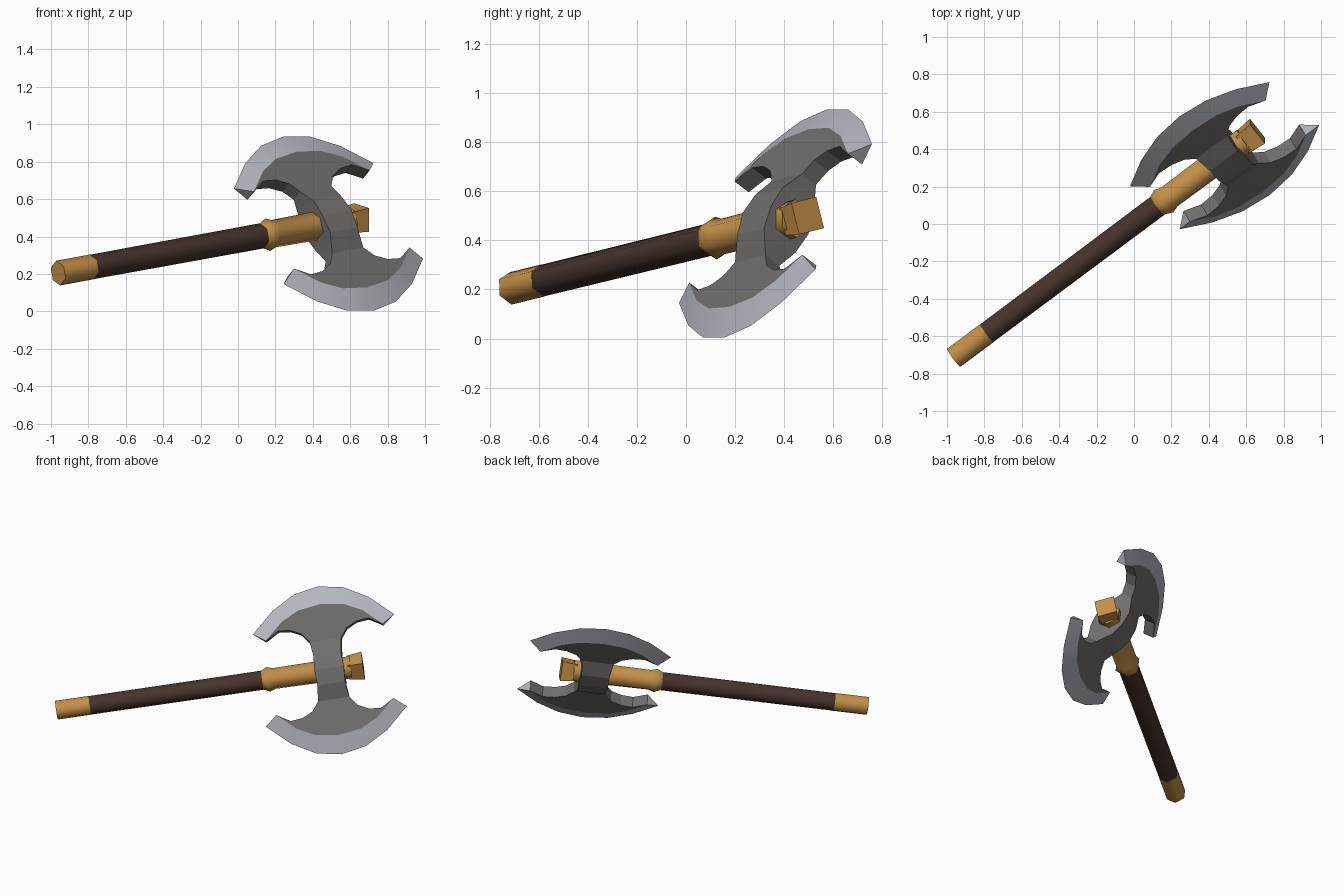
import bpy, bmesh, math
from mathutils import Vector, Matrix

if "Cube" in bpy.data.objects:
    bpy.data.objects.remove(bpy.data.objects["Cube"])

# Local frame: u along the handle, v along the blades, w through the head
U = Vector((.793, .592, .145)).normalized()
V = Vector((-.43, .37, .824))
V = (V - U * V.dot(U)).normalized()
W = U.cross(V)
O = Vector((.484, .365, .469))
FRAME = Matrix.Translation(O) @ Matrix((U, V, W)).transposed().to_4x4()


def material(name, rgb):
    m = bpy.data.materials.new(name)
    m.diffuse_color = (*rgb, 1)
    m.use_nodes = True
    m.node_tree.nodes["Principled BSDF"].inputs["Base Color"].default_value = m.diffuse_color
    return m


WOOD = material("dark_wood", (.062, .034, .026))
GOLD = material("gold", (.55, .28, .065))
STEEL = material("dark_steel", (.165, .157, .152))
EDGE = material("bright_edge", (.46, .47, .52))


def finish(bm, name, mats, angle):
    bmesh.ops.remove_doubles(bm, verts=bm.verts, dist=1e-5)
    bmesh.ops.recalc_face_normals(bm, faces=bm.faces)
    bm.transform(FRAME)
    me = bpy.data.meshes.new(name)
    bm.to_mesh(me)
    bm.free()
    for m in mats:
        me.materials.append(m)
    ob = bpy.data.objects.new(name, me)
    bpy.context.collection.objects.link(ob)
    bpy.ops.object.select_all(action='DESELECT')
    ob.select_set(True)
    bpy.context.view_layer.objects.active = ob
    bpy.ops.object.shade_smooth_by_angle(angle=math.radians(angle))


def lathe(name, profile, sides, mat, angle):
    """Loft rings (u, radius) along the handle, corners aligned with w."""
    bm = bmesh.new()
    rings = []
    for u, r in profile:
        angs = [math.pi / 2 + 2 * math.pi * i / sides for i in range(sides)]
        rings.append([bm.verts.new((u, r * math.cos(a), r * math.sin(a))) for a in angs])
    for p, q in zip(rings, rings[1:]):
        for i in range(sides):
            j = (i + 1) % sides
            bm.faces.new((p[i], p[j], q[j], q[i]))
    bm.faces.new(rings[0])
    bm.faces.new(rings[-1])
    finish(bm, name, [mat], angle)


# Handle parts
lathe("pommel_cap", [(-1.823, .067), (-1.6, .067)], 6, GOLD, 65)
lathe("shaft", [(-1.6, .066), (-.42, .068)], 6, WOOD, 65)
lathe("collar", [(-.45, .068), (-.41, .088), (-.37, .074), (.14, .079)], 6, GOLD, 65)
lathe("end_block", [(.12, .08), (.222, .093)], 4, GOLD, 30)

# Double axe head
H = .04
half_outer = [(.165, .535), (.32, .448), (.47, .31)]
half_ridge = [(.15, .42), (.27, .36), (.39, .25)]
half_inner = [(.105, .2), (.15, .26), (.22, .295), (.30, .303), (.39, .25)]
neck = [(-.2, .105, H), (-.1, .092, .09), (0, .098, .106), (.1, .092, .09), (.2, .105, H)]


def both(half, top):
    return [(-u, v) for u, v in reversed(half)] + [(0, top)] + half


outer, ridge = both(half_outer, .565), both(half_ridge, .44)
bm = bmesh.new()


def face(pts, mat):
    f = bm.faces.new([bm.verts.new(p) for p in pts])
    f.material_index = mat


for s in (1, -1):
    for t in (1, -1):
        # flat cheek of the blade
        loop = [(-u, v) for u, v in half_inner] + ridge[1:-1] + half_inner[::-1]
        face([(u, s * v, t * H) for u, v in loop], 0)
        # ground cutting bevel
        for i in range(6):
            face([(ridge[i][0], s * ridge[i][1], t * H), (ridge[i + 1][0], s * ridge[i + 1][1], t * H),
                  (outer[i + 1][0], s * outer[i + 1][1], 0), (outer[i][0], s * outer[i][1], 0)], 1)
    for k in (1, -1):
        # inner walls and pointed tip ends
        for (a, b), (c, d) in zip(half_inner, half_inner[1:]):
            face([(k * a, s * b, H), (k * c, s * d, H), (k * c, s * d, -H), (k * a, s * b, -H)], 0)
        face([(k * .47, s * .31, 0), (k * .39, s * .25, H), (k * .39, s * .25, -H)], 1)
# bulged neck around the handle
for (v0, u0, w0), (v1, u1, w1) in zip(neck, neck[1:]):
    for k in (1, -1):
        face([(-u0, v0, k * w0), (u0, v0, k * w0), (u1, v1, k * w1), (-u1, v1, k * w1)], 0)
        face([(k * u0, v0, w0), (k * u1, v1, w1), (k * u1, v1, -w1), (k * u0, v0, -w0)], 0)
finish(bm, "axe_head", [STEEL, EDGE], 17)
